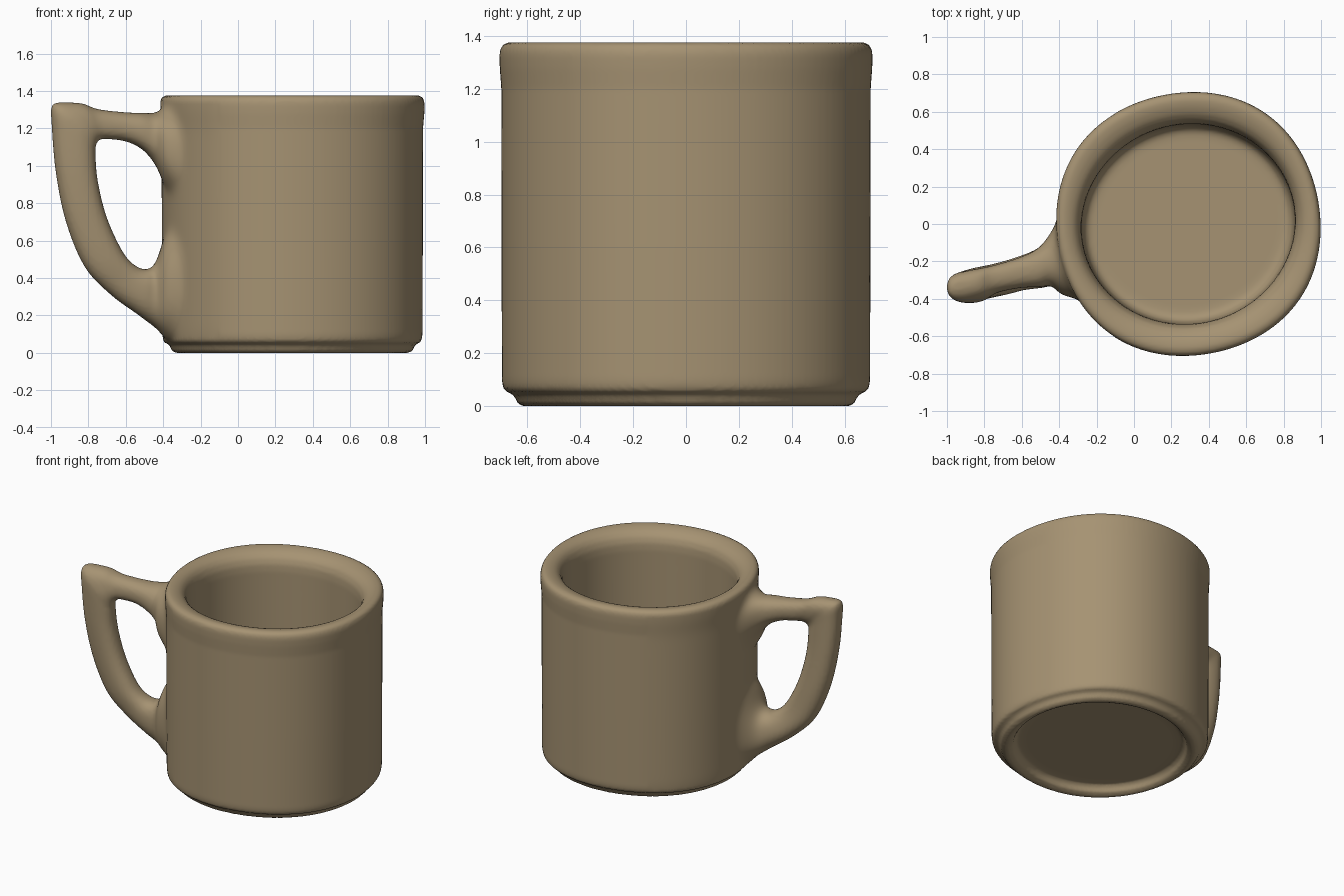
import bpy, bmesh, math
from mathutils import Vector

clay = bpy.data.materials.new("clay")
clay.diffuse_color = (0.38, 0.29, 0.17, 1)


def spline(keys, steps):
    """Catmull-Rom samples through tuples of numbers."""
    k = [Vector(p) for p in keys]
    out = []
    for i in range(len(k) - 1):
        a, b, c, d = k[max(i - 1, 0)], k[i], k[i + 1], k[min(i + 2, len(k) - 1)]
        for s in range(steps):
            t = s / steps
            out.append(b + 0.5 * t * ((c - a) + t * ((2 * a - 5 * b + 4 * c - d)
                       + t * (3 * (b - c) + d - a))))
    out.append(k[-1])
    return out


def loft(name, rings):
    """Skin a list of closed rings and cap both ends."""
    bm = bmesh.new()
    loops = [[bm.verts.new(p) for p in r] for r in rings]
    n = len(loops[0])
    for a, b in zip(loops, loops[1:]):
        for i in range(n):
            j = (i + 1) % n
            bm.faces.new((a[i], a[j], b[j], b[i]))
    bm.faces.new(loops[0][::-1])
    bm.faces.new(loops[-1])
    bmesh.ops.recalc_face_normals(bm, faces=bm.faces)
    me = bpy.data.meshes.new(name)
    bm.to_mesh(me)
    bm.free()
    ob = bpy.data.objects.new(name, me)
    bpy.context.collection.objects.link(ob)
    me.materials.append(clay)
    return ob


# Mug body: slightly irregular hand-made outline, (x radius, y radius, z) profile
def ring(rx, ry, z, n=128):
    outer = min(max((rx - 0.57) / 0.1, 0), 1)
    pts = []
    for i in range(n):
        a = 2 * math.pi * i / n
        inside = 0.018 * math.sin(2 * a)
        outside = (0.003 * math.sin(2 * a) - 0.008 * math.sin(4 * a)
                   + 0.0085 * (1 - math.cos(4 * a)))
        k = 1 + inside * (1 - outer) + outside * outer
        pts.append((0.29 + rx * k * math.cos(a), ry * k * math.sin(a), z))
    return pts


profile = [
    (0.50, 0.49, 0.06), (0.555, 0.54, 0.056), (0.572, 0.558, 0.042),     # foot recess
    (0.58, 0.567, 0.015), (0.605, 0.595, 0.0), (0.625, 0.62, 0.0),
    (0.643, 0.637, 0.012), (0.653, 0.647, 0.035), (0.663, 0.66, 0.048),  # foot
    (0.683, 0.68, 0.055), (0.692, 0.692, 0.07), (0.696, 0.696, 0.10),
    (0.698, 0.697, 0.6), (0.699, 0.698, 1.2), (0.706, 0.704, 1.28),      # wall
    (0.708, 0.705, 1.33), (0.702, 0.70, 1.357), (0.69, 0.686, 1.371),
    (0.67, 0.664, 1.377), (0.64, 0.628, 1.372), (0.61, 0.59, 1.357),     # rim
    (0.588, 0.558, 1.33), (0.574, 0.54, 1.29), (0.57, 0.535, 1.24),
    (0.568, 0.533, 0.7), (0.566, 0.531, 0.2), (0.555, 0.52, 0.15),       # inside
    (0.53, 0.495, 0.125), (0.49, 0.455, 0.12),
]
mug = loft("mug", [ring(*p) for p in profile])

# Handle: outer x, outer z, inner x, inner z, centre y, half width
stations = [
    (-0.31, 1.32, -0.31, 0.80, -0.15, 0.25),
    (-0.385, 1.305, -0.385, 0.88, -0.16, 0.22),
    (-0.44, 1.285, -0.44, 1.0, -0.185, 0.15),
    (-0.51, 1.282, -0.51, 1.085, -0.232, 0.105),
    (-0.62, 1.287, -0.60, 1.13, -0.26, 0.082),
    (-0.75, 1.303, -0.70, 1.143, -0.29, 0.075),
    (-0.83, 1.332, -0.735, 1.141, -0.31, 0.08),
    (-0.91, 1.338, -0.75, 1.13, -0.325, 0.085),
    (-0.975, 1.335, -0.757, 1.115, -0.335, 0.085),
    (-0.998, 1.31, -0.76, 1.10, -0.337, 0.085),
    (-0.997, 1.23, -0.762, 1.07, -0.337, 0.085),
    (-0.975, 0.97, -0.75, 0.92, -0.33, 0.085),
    (-0.92, 0.70, -0.70, 0.72, -0.315, 0.085),
    (-0.82, 0.46, -0.61, 0.53, -0.295, 0.085),
    (-0.68, 0.31, -0.53, 0.455, -0.265, 0.09),
    (-0.53, 0.20, -0.465, 0.455, -0.232, 0.11),
    (-0.44, 0.13, -0.43, 0.51, -0.185, 0.15),
    (-0.375, 0.065, -0.385, 0.64, -0.16, 0.22),
    (-0.31, 0.06, -0.31, 0.70, -0.15, 0.25),
]


def section(s, n=32):
    ox, oz, ix, iz, cy, hw = s
    pts = []
    for i in range(n):
        a = 2 * math.pi * i / n
        c, d = math.cos(a), math.sin(a)
        u = math.copysign(abs(c) ** 0.85, c)
        v = math.copysign(abs(d) ** 0.85, d)
        pts.append(((ox + ix) / 2 + u * (ox - ix) / 2, cy + v * hw,
                    (oz + iz) / 2 + u * (oz - iz) / 2))
    return pts


handle = loft("handle", [section(s) for s in spline(stations, 5)])

# Fuse both parts into one clay skin
bpy.ops.object.select_all(action='DESELECT')
handle.select_set(True)
mug.select_set(True)
bpy.context.view_layer.objects.active = mug
bpy.ops.object.join()
fuse = mug.modifiers.new("fuse", 'REMESH')
fuse.mode = 'VOXEL'
fuse.voxel_size = 0.0135
fuse.use_smooth_shade = True
bpy.ops.object.modifier_apply(modifier="fuse")

# Blend the seams where the handle meets the wall
seam = mug.vertex_groups.new(name="seam")
for v in mug.data.vertices:
    x, y, z = v.co
    gap = math.hypot(x - 0.29, y) - 0.70
    if x < -0.1 and -0.05 < gap < 0.10 and 0.07 < z < 1.34:
        near = min((0.10 - gap) / 0.06, (z - 0.07) / 0.04, (1.34 - z) / 0.03, 1)
        seam.add([v.index], near, 'REPLACE')
blend = mug.modifiers.new("blend", 'SMOOTH')
blend.vertex_group = "seam"
blend.factor = 0.5
blend.iterations = 60
bpy.ops.object.modifier_apply(modifier="blend")
bpy.ops.object.shade_smooth()
